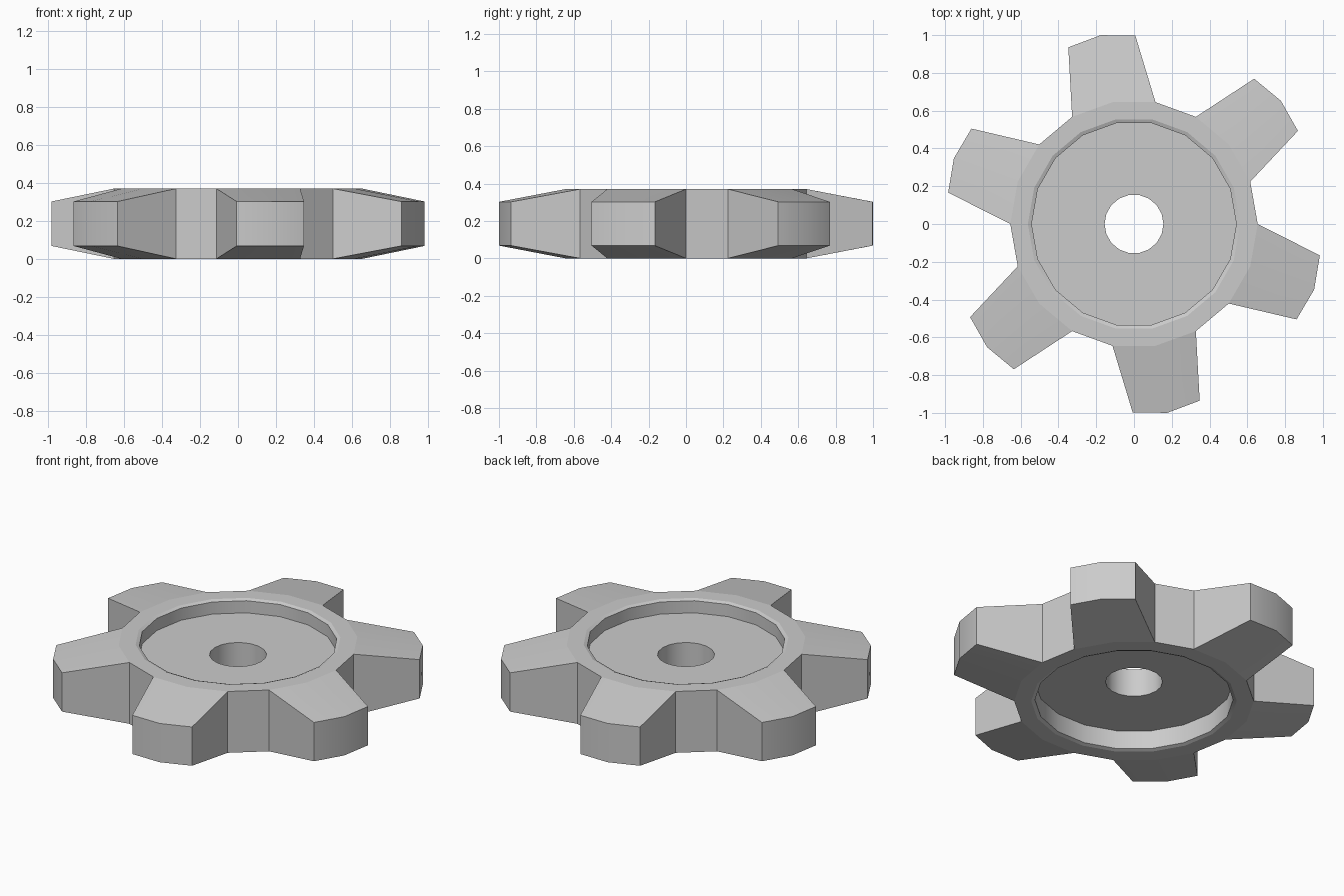
import bpy, bmesh
from math import sin, cos, radians, hypot

if "Cube" in bpy.data.objects:
    bpy.data.objects.remove(bpy.data.objects["Cube"])

N = 18          # angular divisions, 20 degrees each
H = 0.37        # total thickness

def polar(r, deg, z):
    return (r * cos(radians(deg)), r * sin(radians(deg)), z)

# Closed section (radius, height): upper half, then lower half with a deeper recess
upper = [(0.156, 0.289), (0.542, 0.289), (0.542, 0.362), (0.562, H), (0.655, H)]
lower = [(0.655, 0), (0.562, 0), (0.542, 0.008), (0.542, 0.12), (0.156, 0.12)]
section = upper + lower
OUT = len(upper) - 1          # section index of the outer top edge

bm = bmesh.new()

# Body: section revolved around z, outer wall left open where teeth attach
rings = [[bm.verts.new(polar(r, 20 * k, z)) for r, z in section] for k in range(N)]
for k in range(N):
    a, b = rings[k], rings[(k + 1) % N]
    for i in range(len(section)):
        j = (i + 1) % len(section)
        if i == OUT and k % 3 != 0:
            continue
        bm.faces.new((a[i], a[j], b[j], b[i]))

# Teeth: each spans two divisions and tapers to a narrower, thinner tip
for t in range(6):
    k0 = 1 + 3 * t
    base = [rings[(k0 + s) % N] for s in range(3)]
    mid = 20 * (k0 + 1)
    tip = [[bm.verts.new(polar(r, mid + d, z)) for z in (0.302, 0.068)]
           for r, d in ((0.998, -10.4), (1.015, 0), (0.998, 10.4))]
    for s in range(2):
        a, b, c, d = base[s], base[s + 1], tip[s], tip[s + 1]
        bm.faces.new((a[OUT], c[0], d[0], b[OUT]))
        bm.faces.new((c[0], c[1], d[1], d[0]))
        bm.faces.new((c[1], a[OUT + 1], b[OUT + 1], d[1]))
    for s in (0, 2):
        a, c = base[s], tip[s]
        bm.faces.new((a[OUT], a[OUT + 1], c[1], c[0]))

bmesh.ops.recalc_face_normals(bm, faces=bm.faces)
mesh = bpy.data.meshes.new("gear_wheel")
bm.to_mesh(mesh)
bm.free()
gear = bpy.data.objects.new("gear_wheel", mesh)
bpy.context.collection.objects.link(gear)

# Smooth the rounded walls, keep real edges sharp
bpy.context.view_layer.objects.active = gear
gear.select_set(True)
bpy.ops.object.shade_smooth_by_angle(angle=radians(30))

# Circular edges of the rim are crisp too
for e in mesh.edges:
    p, q = (mesh.vertices[i].co for i in e.vertices)
    if abs(p.z - q.z) < 1e-4 and abs(hypot(p.x, p.y) - hypot(q.x, q.y)) < 1e-4:
        e.use_edge_sharp = True
